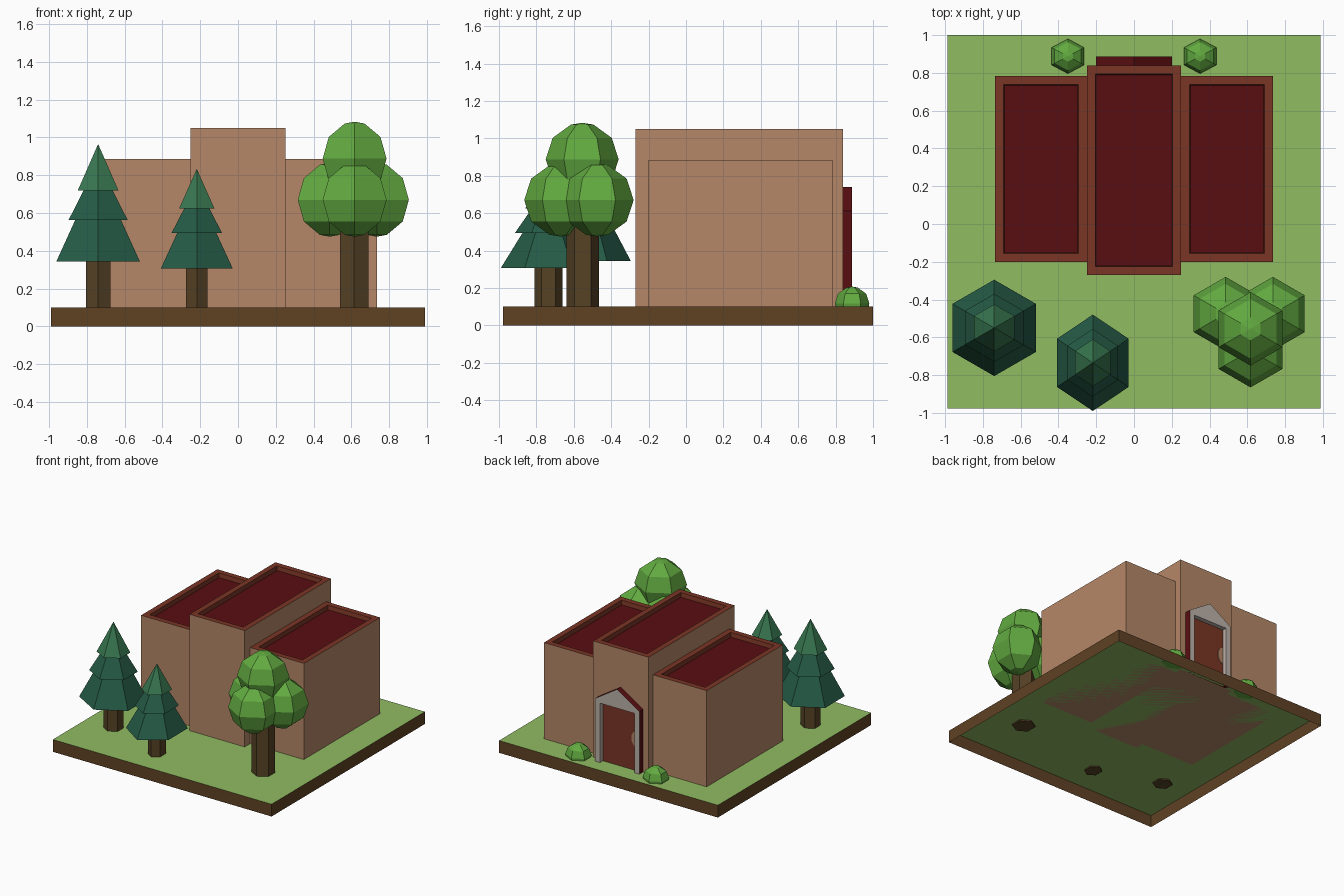
import bpy, bmesh, math
from mathutils import Vector

if "Cube" in bpy.data.objects:
    bpy.data.objects.remove(bpy.data.objects["Cube"])


def material(name, rgb):
    m = bpy.data.materials.new(name)
    lin = [((c / 255 + 0.055) / 1.055) ** 2.4 if c > 10 else c / 255 / 12.92 for c in rgb]
    m.diffuse_color = (*lin, 1)
    m.use_nodes = True
    m.node_tree.nodes["Principled BSDF"].inputs["Base Color"].default_value = m.diffuse_color
    return m


WALL = material("wall_tan", (181, 135, 103))
GRASS = material("grass_green", (145, 188, 98))
EARTH = material("earth_brown", (96, 66, 36))
TRUNK = material("trunk_brown", (86, 66, 37))
ROOF = material("roof_dark_red", (90, 14, 17))
BRICK = material("brick_red_brown", (122, 54, 37))
PINE = material("pine_dark_green", (37, 91, 70))
PINE_TIP = material("pine_tip_green", (56, 119, 80))
LEAF = material("leaf_green", (98, 170, 64))
STONE = material("stone_grey", (188, 178, 170))


def finish(name, bm, mats):
    bmesh.ops.recalc_face_normals(bm, faces=bm.faces)
    me = bpy.data.meshes.new(name)
    bm.to_mesh(me)
    bm.free()
    for m in mats:
        me.materials.append(m)
    ob = bpy.data.objects.new(name, me)
    bpy.context.collection.objects.link(ob)
    return ob


def box_mesh(x0, x1, y0, y1, z0, z1):
    bm = bmesh.new()
    bmesh.ops.create_cube(bm, size=1)
    for v in bm.verts:
        v.co = Vector((x1 if v.co.x > 0 else x0, y1 if v.co.y > 0 else y0, z1 if v.co.z > 0 else z0))
    return bm


def lathe(name, mat, profile, loc, sx=1.0, sy=1.0, sz=1.0):
    """Six-sided turned solid with corners on +y and -y; profile is (radius, z)."""
    bm = bmesh.new()
    rings = []
    for r, z in profile:
        rings.append([bm.verts.new((loc[0] + sx * r * math.cos(math.radians(90 + 60 * i)),
                                    loc[1] + sy * r * math.sin(math.radians(90 + 60 * i)),
                                    loc[2] + sz * z)) for i in range(6)])
    for a, b in zip(rings, rings[1:]):
        for i in range(6):
            j = (i + 1) % 6
            bm.faces.new((a[i], a[j], b[j], b[i]))
    for ring, (r, z) in ((rings[0], profile[0]), (rings[-1], profile[-1])):
        if r > 0:
            bm.faces.new(ring)
    bmesh.ops.remove_doubles(bm, verts=bm.verts, dist=1e-5)
    return finish(name, bm, [mat])


def arc(r, lats):
    return [(max(0.0, r * math.cos(math.radians(a))) if abs(a) < 90 else 0.0,
             r * math.sin(math.radians(a))) for a in lats]


# Ground slab: brown skirt with a grass top, open underneath
bm = box_mesh(-0.988, 0.988, -0.978, 1.0, 0, 0.1)
for f in list(bm.faces):
    c = f.calc_center_median().z
    f.material_index = 1 if c > 0.09 else 0
ob_bottom = [f for f in bm.faces if f.calc_center_median().z < 0.01]
normals_ready = bmesh.ops.recalc_face_normals(bm, faces=bm.faces)
bmesh.ops.delete(bm, geom=ob_bottom, context='FACES_ONLY')
finish("ground", bm, [EARTH, GRASS])


# Building blocks with a raised rim around a sunken flat roof
def block(name, x0, x1, y0, y1, top):
    bm = box_mesh(x0, x1, y0, y1, 0.1, top)
    bm.normal_update()
    roof = next(f for f in bm.faces if f.calc_center_median().z > top - 0.001)
    for thick, depth in ((0.045, 0.0), (0.005, -0.035)):
        res = bmesh.ops.inset_individual(bm, faces=[roof], thickness=thick, depth=depth,
                                         use_even_offset=True)
        for f in res["faces"]:
            f.material_index = 1
    roof.material_index = 2
    finish(name, bm, [WALL, BRICK, ROOF])


block("center_block", -0.25, 0.25, -0.27, 0.84, 1.05)
block("left_block", -0.735, -0.25, -0.20, 0.783, 0.885)
block("right_block", 0.25, 0.735, -0.20, 0.783, 0.885)

# Gabled door surround: grey face and jambs, red sides and slopes
outline = [(-0.2, 0.1), (-0.2, 0.612), (0, 0.74), (0.2, 0.612), (0.2, 0.1),
           (0.155, 0.1), (0.155, 0.585), (-0.155, 0.585), (-0.155, 0.1)]
bm = bmesh.new()
face = bm.faces.new([bm.verts.new((x, 0.838, z)) for x, z in outline])
ext = bmesh.ops.extrude_face_region(bm, geom=[face], use_keep_orig=True)
for v in ext["geom"]:
    if isinstance(v, bmesh.types.BMVert):
        v.co.y = 0.888
bm.normal_update()
for f in bm.faces:
    c = f.calc_center_median()
    facing = abs(f.normal.y) > 0.9
    inside = abs(c.x) < 0.17 and c.z < 0.6
    f.material_index = 0 if facing or inside else 1
finish("door_surround", bm, [STONE, ROOF])

# Door and its half-round handle plate
finish("door", box_mesh(-0.155, 0.155, 0.838, 0.85, 0.1, 0.585), [BRICK])
bm = bmesh.new()
pts = [(-0.154 + 0.05 * math.cos(a), 0.36 + 0.07 * math.sin(a))
       for a in (math.radians(-90 + 36 * i) for i in range(6))]
front = bm.faces.new([bm.verts.new((x, 0.849, z)) for x, z in pts])
ext = bmesh.ops.extrude_face_region(bm, geom=[front], use_keep_orig=True)
for v in ext["geom"]:
    if isinstance(v, bmesh.types.BMVert):
        v.co.y = 0.855
finish("door_handle", bm, [WALL])


# Pine trees: trunk and three stacked cones
def pine(name, x, y, sx, sz):
    at = (x, y, 0.1)
    lathe(name + "_trunk", TRUNK, [(0.075, -0.01), (0.075, 0.3)], at, sx, 1, sz)
    tiers = [(0.255, 0.244, 0.73, PINE), (0.18, 0.464, 0.77, PINE), (0.125, 0.618, 0.865, PINE_TIP)]
    for i, (r, z0, z1, mat) in enumerate(tiers):
        lathe(f"{name}_tier_{i + 1}", mat, [(r, z0), (0, z1)], at, sx, 1, sz)


pine("large_pine", -0.74, -0.55, 1.0, 1.0)
pine("small_pine", -0.218, -0.735, 0.86, 0.848)

# Broadleaf tree: trunk and four faceted leaf balls
lathe("leaf_tree_trunk", TRUNK, [(0.088, 0.09), (0.088, 0.6)], (0.615, -0.552, 0))
ball = arc(0.195, (-90, -72, -36, 0, 36, 72, 90))
for i, p in enumerate([(0.485, -0.475, 0.67), (0.735, -0.475, 0.67),
                       (0.617, -0.67, 0.67), (0.617, -0.555, 0.888)]):
    lathe(f"leaf_ball_{i + 1}", LEAF, ball, p)

# Bushes beside the door
for side, name in ((-1, "left_bush"), (1, "right_bush")):
    dome = [(0.088, -0.024)] + arc(0.092, (0, 36, 72, 90))
    lathe(name, LEAF, dome, (side * 0.35, 0.888, 0.118), 1.08, 1, 0.97)
